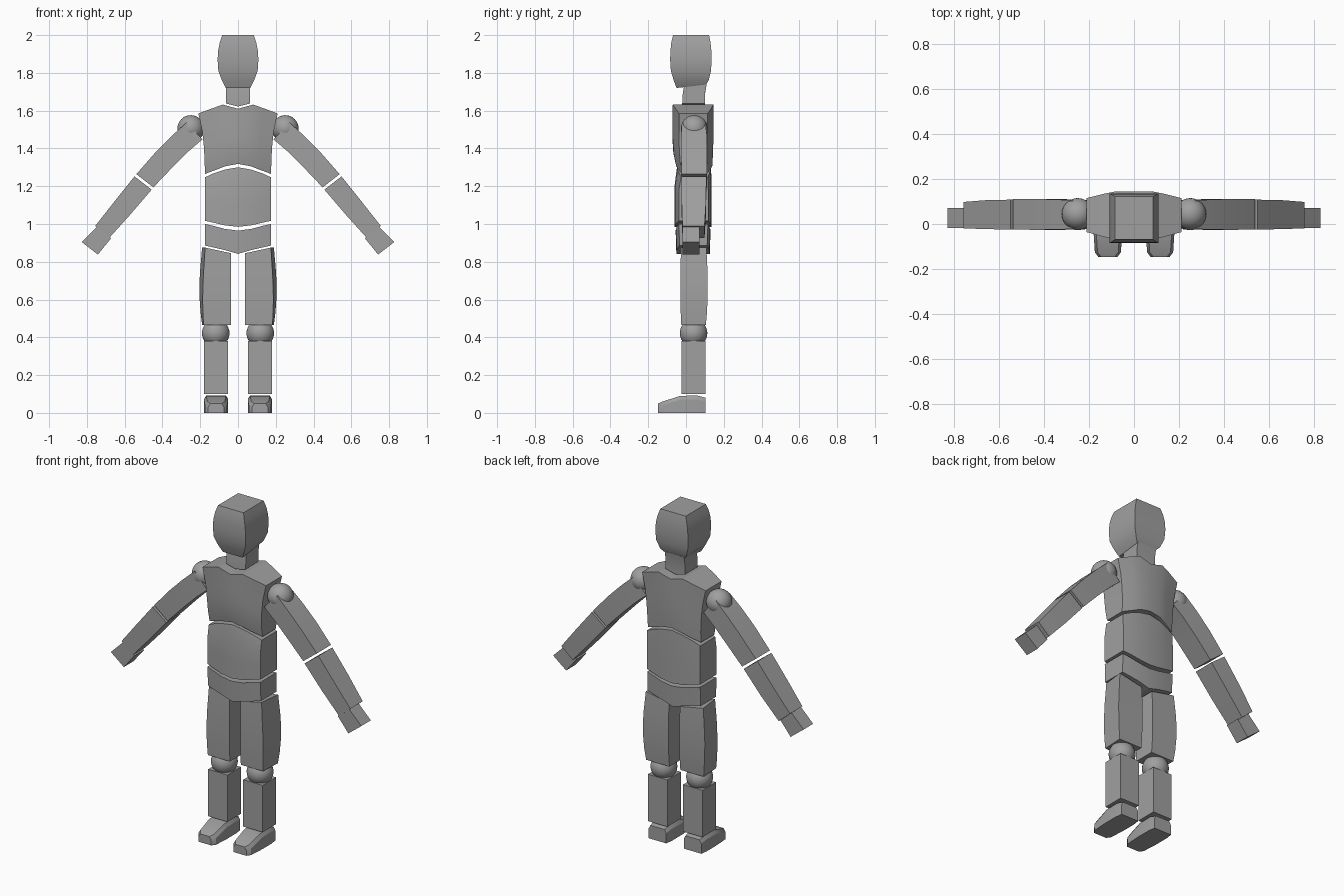
import bpy
import bmesh
import math
from mathutils import Vector

if "Cube" in bpy.data.objects:
    bpy.data.objects.remove(bpy.data.objects["Cube"])

grey = bpy.data.materials.new("plain grey")
grey.diffuse_color = (0.35, 0.35, 0.35, 1)
grey.use_nodes = True
grey.node_tree.nodes["Principled BSDF"].inputs["Base Color"].default_value = grey.diffuse_color


def finish(name, bm):
    """Turn a bmesh into a named object, smooth with sharp edges."""
    bmesh.ops.recalc_face_normals(bm, faces=bm.faces)
    mesh = bpy.data.meshes.new(name)
    bm.to_mesh(mesh)
    bm.free()
    mesh.materials.append(grey)
    ob = bpy.data.objects.new(name, mesh)
    bpy.context.collection.objects.link(ob)
    bpy.ops.object.select_all(action='DESELECT')
    ob.select_set(True)
    bpy.context.view_layer.objects.active = ob
    bpy.ops.object.shade_smooth_by_angle(angle=math.radians(30))
    return ob


def loft(name, rings):
    """Skin a row of rings with equal point counts and cap both ends."""
    bm = bmesh.new()
    vs = [[bm.verts.new(p) for p in ring] for ring in rings]
    n = len(vs[0])
    for a, b in zip(vs, vs[1:]):
        for i in range(n):
            j = (i + 1) % n
            bm.faces.new((a[i], a[j], b[j], b[i]))
    bm.faces.new(vs[0][::-1])
    bm.faces.new(vs[-1])
    return finish(name, bm)


def rect(x0, x1, y0, y1, z):
    return [(x0, y0, z), (x1, y0, z), (x1, y1, z), (x0, y1, z)]


def slab(name, half, rows):
    """Torso block: stations (x, z_low, z_high, y_front, y_back) mirrored in x;
    rows (t, width factor, front offset, back offset) run from bottom to top."""
    stations = [(-s[0],) + s[1:] for s in half[:0:-1]] + half
    bm = bmesh.new()
    grid = []
    for x, zl, zh, yf, yb in stations:
        front = [bm.verts.new((x * w, yf + f, zl + (zh - zl) * t)) for t, w, f, b in rows]
        back = [bm.verts.new((x * w, yb + b, zl + (zh - zl) * t)) for t, w, f, b in rows]
        grid.append((front, back))
    top = len(rows) - 1
    for (f0, b0), (f1, b1) in zip(grid, grid[1:]):
        for i in range(top):
            bm.faces.new((f0[i], f1[i], f1[i + 1], f0[i + 1]))
            bm.faces.new((b0[i], b0[i + 1], b1[i + 1], b1[i]))
        for i in (0, top):
            bm.faces.new((f0[i], b0[i], b1[i], f1[i]))
    for f, b in (grid[0], grid[-1]):
        for i in range(top):
            bm.faces.new((f[i], f[i + 1], b[i + 1], b[i]))
    return finish(name, bm)


def ball(name, centre, r):
    bm = bmesh.new()
    bmesh.ops.create_uvsphere(bm, u_segments=32, v_segments=16, radius=r)
    bmesh.ops.translate(bm, verts=bm.verts, vec=Vector(centre))
    return finish(name, bm)


# Head: square block swelling in the middle, chin lower than the nape
head = []
for z, w, yf, yb in [(1.73, .065, -.05, .105), (1.76, .085, -.065, .12),
                     (1.81, .104, -.08, .132), (1.87, .108, -.084, .136),
                     (1.92, .105, -.082, .134), (1.96, .097, -.078, .13), (2.0, .084, -.068, .122)]:
    head.append(rect(-w, w, yf, yb, z))
head[0] = [(x, y, 1.72 if y < 0 else 1.738) for x, y, z in head[0]]
loft("head", head)

# Neck
slab("neck", [(0, 1.622, 1.745, -.02, .10), (.064, 1.638, 1.745, -.02, .10)],
     [(0, 1, 0, 0), (.5, 1, .003, 0), (1, 1, .012, .01)])

# Chest, waist and hips
slab("chest", [(0, 1.318, 1.610, -.072, .145), (.08, 1.306, 1.632, -.07, .145),
               (.135, 1.288, 1.613, -.057, .134), (.21, 1.265, 1.585, -.036, .115)],
     [(0, .835, .018, -.006), (.2, .84, .005, -.002), (.45, .86, 0, 0),
      (.7, .9, 0, 0), (.9, .965, 0, 0), (1, 1, 0, 0)])
slab("waist", [(0, .985, 1.30, -.06, .135), (.07, .993, 1.288, -.057, .133),
               (.13, 1.007, 1.268, -.048, .126), (.175, 1.017, 1.247, -.038, .118)],
     [(0, 1, 0, 0), (.35, 1, 0, 0), (.7, 1, 0, 0), (1, 1, .012, -.002)])
slab("hips", [(0, .842, .965, -.055, .13), (.07, .862, .974, -.053, .128),
              (.13, .876, .99, -.046, .122), (.175, .886, 1.0, -.038, .116)],
     [(0, 1, .004, -.004), (1, 1, 0, 0)])

for side, s in (("left", 1), ("right", -1)):
    # Thigh: outer face bulges and flares toward the back
    rings = []
    for z, front, back, yf, yb in [(.465, .182, .19, -.025, .105), (.53, .186, .198, -.028, .111),
                                   (.6, .187, .203, -.03, .114), (.67, .186, .205, -.03, .115),
                                   (.75, .182, .201, -.03, .114), (.865, .174, .19, -.026, .108)]:
        drop = .02 if z > .8 else 0
        up = .01 if z > .8 else 0
        rings.append([(s * .036, yf, z - drop), (s * front, yf, z + up),
                      (s * back, yb, z + up), (s * .036, yb, z - drop)])
    loft(side + "_thigh", rings)

    # Knee, shin and foot
    ball(side + "_knee", (s * .118, .04, .422), .073)
    x0, x1 = s * .052, s * .18
    loft(side + "_shin", [rect(x0, x1, -.025, .102, .1), rect(x0, x1, -.025, .102, .38)])
    foot = []
    for y, inset, zt in [(-.147, .022, .05), (-.125, .006, .06), (-.03, 0, .09), (.06, 0, .092), (.104, .006, .08)]:
        a, b = .052 + inset, .18 - inset
        foot.append([(s * a, y, 0), (s * b, y, 0), (s * b, y, zt - .02),
                     (s * (b - .012), y, zt), (s * (a + .012), y, zt), (s * a, y, zt - .02)])
    loft(side + "_foot", foot)

    # Shoulder and arm: sections (outer x, z), (inner x, z), y front, y back
    ball(side + "_shoulder", (s * .25, .044, 1.505), .071)
    arm = {
        "upper_arm": [(.272, 1.538, .188, 1.448, -.022, .105), (.35, 1.467, .258, 1.388, -.025, .109),
                      (.44, 1.376, .345, 1.302, -.026, .111), (.538, 1.264, .448, 1.194, -.024, .11)],
        "forearm": [(.548, 1.252, .457, 1.182, -.024, .108), (.655, 1.118, .57, 1.05, -.023, .106),
                    (.756, .99, .682, .926, -.019, .098)],
        "hand": [(.747, .985, .672, .924, -.018, .072), (.828, .905, .742, .838, -.018, .072)],
    }
    for part, rows in arm.items():
        loft(side + "_" + part, [[(s * xo, yf, zo), (s * xi, yf, zi), (s * xi, yb, zi), (s * xo, yb, zo)]
                                 for xo, zo, xi, zi, yf, yb in rows])
